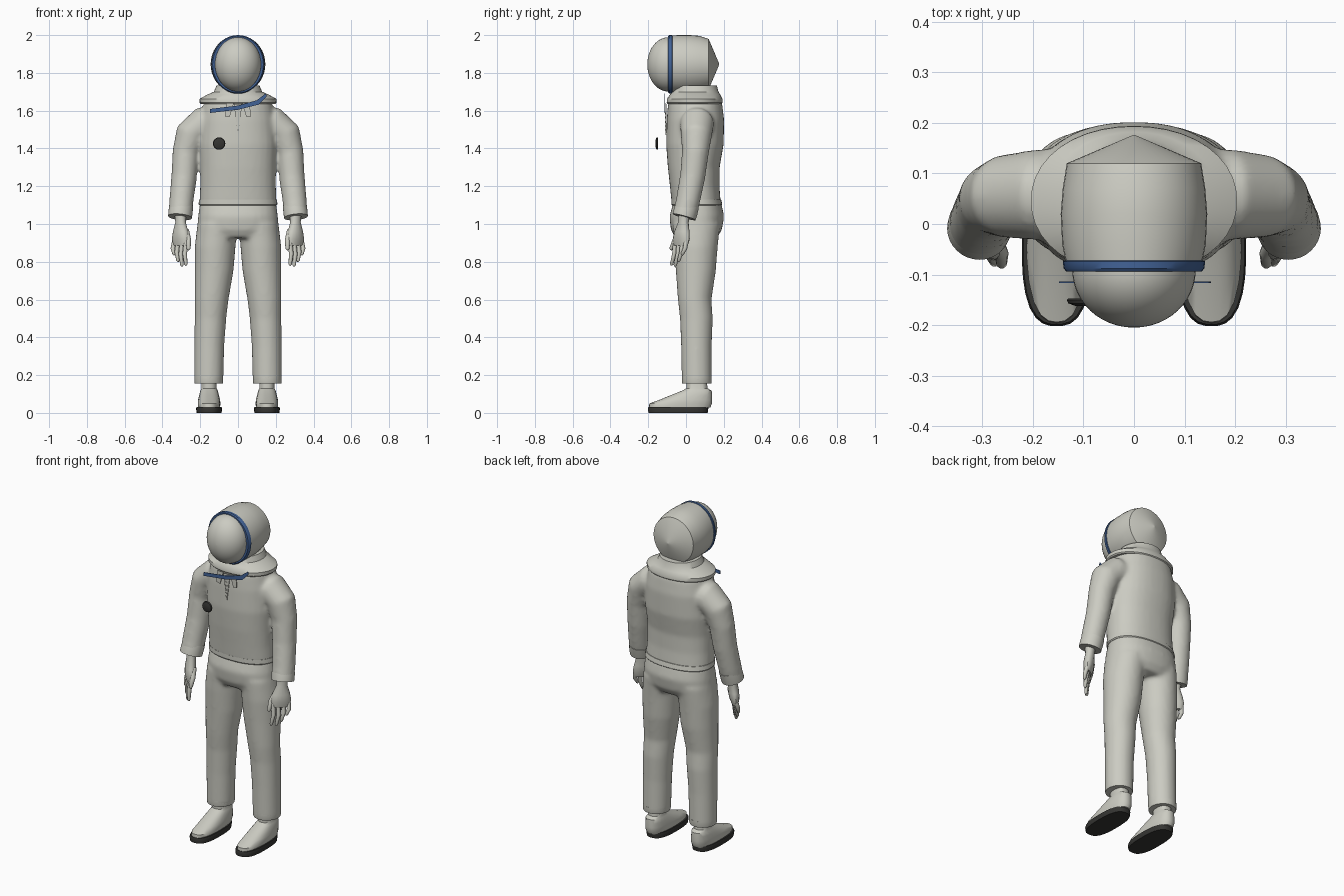
import bpy, bmesh
from math import cos, sin, pi
from mathutils import Vector

cube = bpy.data.objects.get("Cube")
if cube:
    bpy.data.objects.remove(cube)

X, Y, Z = Vector((1, 0, 0)), Vector((0, 1, 0)), Vector((0, 0, 1))


def material(name, color):
    m = bpy.data.materials.new(name)
    m.use_nodes = True
    m.diffuse_color = (*color, 1)
    m.node_tree.nodes["Principled BSDF"].inputs["Base Color"].default_value = (*color, 1)
    return m


SUIT = material("suit_grey", (0.60, 0.60, 0.54))
BLUE = material("trim_blue", (0.055, 0.125, 0.31))
DARK = material("rubber_dark", (0.035, 0.035, 0.032))


def loft(bm, rings, n=32, power=2.0):
    """Skin rings of (centre, u axis, v axis) and cap both ends."""
    loops = []
    for c, u, v in rings:
        loop = []
        for i in range(n):
            a = 2 * pi * i / n
            k = (abs(cos(a)) ** power + abs(sin(a)) ** power) ** (-1 / power)
            loop.append(bm.verts.new(c + u * cos(a) * k + v * sin(a) * k))
        loops.append(loop)
    for a, b in zip(loops, loops[1:]):
        for i in range(n):
            j = (i + 1) % n
            bm.faces.new((a[i], a[j], b[j], b[i]))
    bm.faces.new(loops[0])
    bm.faces.new(loops[-1])


def stack(rows, x=0.0):
    """Level rings from rows of (z, y centre, x radius, y radius)."""
    return [(Vector((x, cy, z)), X * rx, Y * ry) for z, cy, rx, ry in rows]


def tube(rows):
    """Rings square to a path, from rows of (x, y, z, radius)."""
    pts = [Vector(r[:3]) for r in rows]
    out = []
    for i, p in enumerate(pts):
        t = (pts[min(i + 1, len(pts) - 1)] - pts[max(i - 1, 0)]).normalized()
        u = t.cross(Y).normalized()
        out.append((p, u * rows[i][3], t.cross(u) * rows[i][3]))
    return out


def barrel(rows, cz):
    """Upright rings from rows of (y, x radius, z radius)."""
    return [(Vector((0, y, cz)), X * rx, Z * rz) for y, rx, rz in rows]


def finish(name, bm, mat, mirror=False, blend=False):
    bmesh.ops.recalc_face_normals(bm, faces=bm.faces)
    me = bpy.data.meshes.new(name)
    bm.to_mesh(me)
    bm.free()
    me.materials.append(mat)
    me.shade_smooth()
    me.set_sharp_from_angle(angle=0.65)
    ob = bpy.data.objects.new(name, me)
    bpy.context.collection.objects.link(ob)
    if mirror:
        ob.modifiers.new("mirror", "MIRROR").use_mirror_merge = False
    if blend:
        r = ob.modifiers.new("fuse", "REMESH")
        r.mode, r.voxel_size, r.use_smooth_shade = "VOXEL", 0.011, True
        s = ob.modifiers.new("soften", "SMOOTH")
        s.factor, s.iterations = 0.5, 8
    return ob


def part(name, rings, mat, mirror=False, n=32, power=2.0):
    bm = bmesh.new()
    loft(bm, rings, n, power)
    return finish(name, bm, mat, mirror)


def plate(name, outline, y, mat, mirror=False, depth=0.004):
    """Thin upright plate from an (x, z) outline."""
    bm = bmesh.new()
    f = bm.faces.new([bm.verts.new((x, y, z)) for x, z in outline])
    ext = bmesh.ops.extrude_face_region(bm, geom=[f])["geom"]
    bmesh.ops.translate(bm, vec=Y * depth, verts=[g for g in ext if isinstance(g, bmesh.types.BMVert)])
    return finish(name, bm, mat, mirror)


# jacket: body and sleeves fused into one soft skin
bm = bmesh.new()
loft(bm, stack([(1.10, .055, .205, .13), (1.2, .046, .20, .131), (1.3, .041, .20, .137),
                (1.42, .047, .208, .152), (1.55, .05, .20, .152), (1.64, .048, .18, .143),
                (1.69, .05, .13, .11)]), power=2.3)
sleeve = [(.10, .06, 1.525, .085), (.19, .058, 1.53, .09), (.25, .055, 1.475, .083),
          (.276, .05, 1.38, .071), (.286, .035, 1.25, .067), (.300, .01, 1.12, .064),
          (.306, -.008, 1.045, .062)]
for side in (1, -1):
    loft(bm, tube([(side * x, y, z, r) for x, y, z, r in sleeve]))
finish("jacket", bm, SUIT, blend=True)
part("jacket_hem", stack([(1.098, .057, .204, .13), (1.104, .057, .209, .135),
                          (1.13, .054, .206, .132)]), SUIT, power=2.3)
part("sleeve_cuff", tube([(.299, .008, 1.10, .062), (.304, -.002, 1.066, .064),
                          (.307, -.01, 1.037, .063)]), SUIT, mirror=True)

# trousers: seat and both legs fused
bm = bmesh.new()
loft(bm, stack([(1.12, .06, .20, .125), (1.04, .057, .211, .145), (.97, .055, .215, .135),
                (.925, .053, .17, .11)]), power=2.3)
leg = [(1.0, .11, .056, .105, .125), (.88, .121, .052, .108, .116), (.75, .127, .052, .103, .106),
       (.6, .14, .046, .09, .089), (.5, .146, .055, .084, .087), (.35, .152, .055, .079, .081),
       (.155, .155, .057, .077, .079)]
for side in (1, -1):
    loft(bm, [(Vector((side * x, y, z)), X * rx, Y * ry) for z, x, y, rx, ry in leg])
finish("trousers", bm, SUIT, blend=True)
part("trouser_cuff", stack([(.155, .057, .074, .077), (.162, .057, .076, .079),
                            (.19, .057, .076, .079)], .155), SUIT, mirror=True)

# boots
part("boot_sole", stack([(0, -.042, .066, .157), (.022, -.042, .069, .16),
                         (.032, -.04, .066, .158)], .153), DARK, mirror=True, power=2.7)
part("boot_upper", stack([(.028, -.034, .058, .162), (.05, -.028, .06, .166), (.07, .0, .058, .138),
                          (.095, .03, .052, .108), (.118, .058, .046, .078), (.13, .058, .04, .056),
                          (.2, .055, .04, .052)], .153), SUIT, mirror=True, n=24, power=2.5)

# hands: palm, four fingers and thumb
diag, across = Vector((.7, .7, 0)), Vector((-.7, .7, 0))
palm = [(.306, -.008, 1.06, .034, .03), (.304, -.014, 1.01, .03, .026), (.304, -.022, .96, .05, .03),
        (.305, -.025, .92, .058, .028), (.307, -.028, .885, .05, .018)]
bm = bmesh.new()
loft(bm, [(Vector((x, y, z)), diag * a, across * b) for x, y, z, a, b in palm], n=16)
for i in range(4):
    x, y = .274 + .021 * i, -.056 + .019 * i
    drop = (.78, .775, .80, .835)[i]
    loft(bm, tube([(x, y, .905, .013), (x + .008, y - .006, (.905 + drop) / 2, .012),
                   (x + .002, y - .02, drop + .008, .009), (x + .001, y - .022, drop, .004)]), n=10)
loft(bm, tube([(.275, -.03, .965, .016), (.262, -.058, .915, .014),
               (.262, -.078, .87, .011), (.263, -.08, .862, .005)]), n=10)
finish("hand", bm, SUIT, mirror=True)

# collar
part("collar", stack([(1.636, .046, .197, .143), (1.642, .046, .203, .148), (1.662, .046, .204, .147),
                      (1.684, .048, .165, .134), (1.70, .05, .128, .122), (1.732, .05, .114, .114)]),
     SUIT, n=40, power=2.1)

# helmet with a pointed back, rim band and domed visor
part("helmet", barrel([(-.09, .132, .150), (-.04, .142, .154), (.02, .145, .154), (.07, .141, .150),
                       (.12, .133, .134), (.176, .002, .002)], 1.846), SUIT, n=40)
part("helmet_rim", barrel([(-.072, .136, .152), (-.074, .141, .155), (-.088, .139, .155),
                           (-.094, .134, .15), (-.094, .115, .13)], 1.845), BLUE, n=40)
part("visor", barrel([(-.085, .122, .144)] +
                     [(-.092 - .113 * sin(a), .122 * cos(a), .144 * cos(a))
                      for a in [pi / 2 * i / 12.05 for i in range(13)]], 1.845), SUIT, n=40)

# neck strap, neck tabs and zip flap on the chest
plate("neck_strap", [(-.148, 1.588), (.0, 1.605), (.11, 1.632), (.152, 1.675), (.148, 1.692),
                     (.10, 1.655), (.0, 1.627), (-.148, 1.609)], -.117, BLUE, depth=.003)
plate("neck_tab", [(.022, 1.64), (.045, 1.565), (.068, 1.57), (.062, 1.64)], -.109, SUIT, mirror=True)
plate("zip_flap", [(-.022, 1.635), (0, 1.47), (.022, 1.635)], -.108, SUIT)
for i in range(5):
    z = 1.59 - .022 * i
    w = .014 - .002 * i
    plate("zip_tooth", [(-w, z), (0, z - .01), (w, z), (0, z - .004)], -.111, SUIT)

# chest badge
part("chest_badge", [(Vector((-.1, y, 1.426)), X * r, Z * r)
                     for y, r in ((-.147, .03), (-.15, .033), (-.157, .03), (-.162, .016))],
     DARK, n=16)
